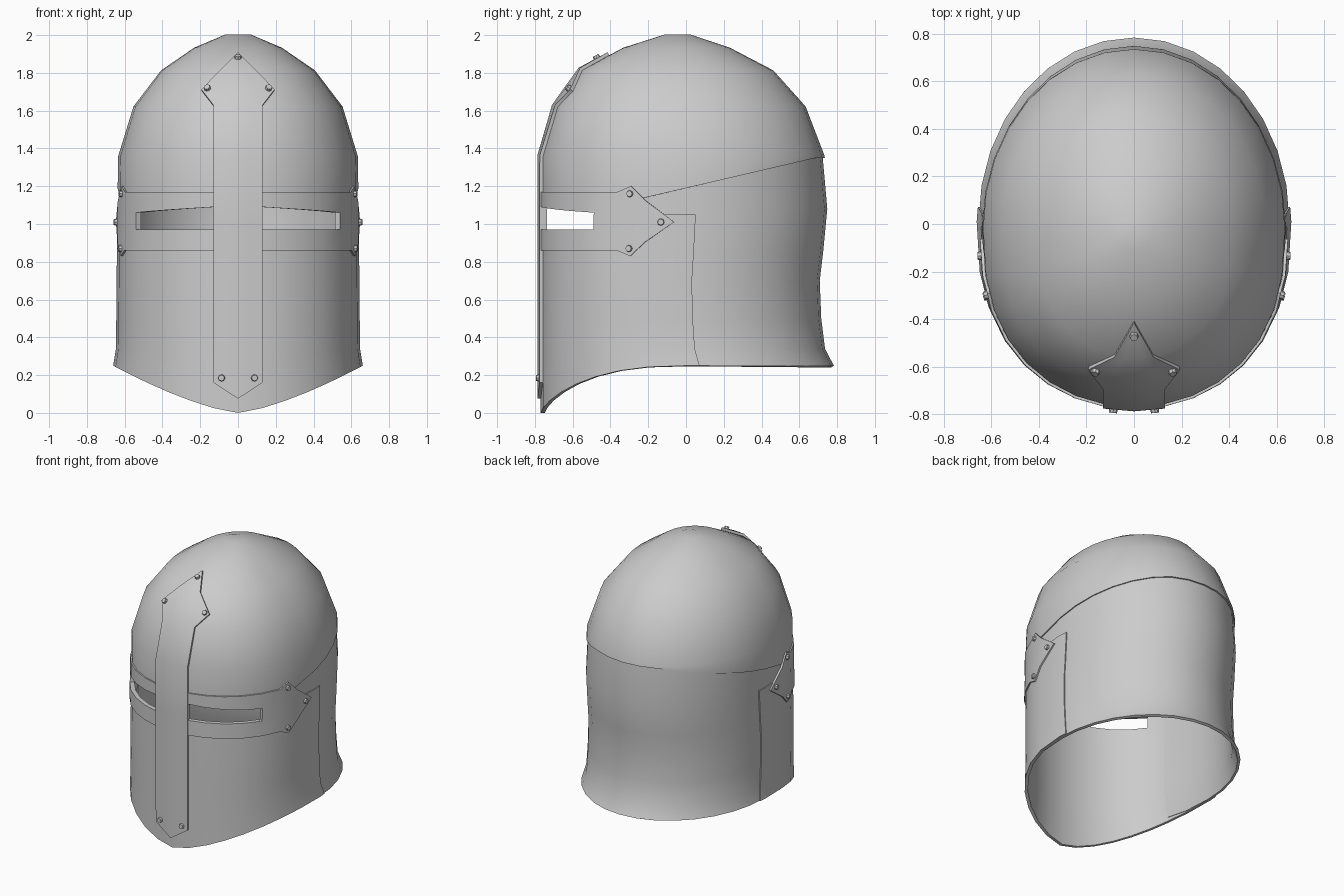
import bpy, bmesh, math
from mathutils import Vector

cube = bpy.data.objects.get("Cube")
if cube:
    bpy.data.objects.remove(cube, do_unlink=True)

steel = bpy.data.materials.new("steel_grey")
steel.use_nodes = True
steel.diffuse_color = (0.6, 0.6, 0.6, 1)
steel.node_tree.nodes["Principled BSDF"].inputs["Base Color"].default_value = (0.6, 0.6, 0.6, 1)

STEP = math.pi / 16          # one side of the 32-sided cross-section
# Profiles as (height, distance): side half-width, front and back depth
SIDE = [(0.25, 0.657), (0.33, 0.642), (1.1, 0.635), (1.36, 0.63), (1.62, 0.55),
        (1.81, 0.405), (1.93, 0.23), (2.0, 0.065)]
FRONT = [(1.36, 0.765), (1.62, 0.69), (1.81, 0.555), (1.93, 0.33), (2.0, 0.11)]
BACK = [(0.25, 0.787), (0.34, 0.74), (0.5, 0.72), (0.7, 0.712), (0.85, 0.73),
        (1.08, 0.752), (1.36, 0.73), (1.62, 0.63), (1.81, 0.46), (1.93, 0.23), (2.0, 0.02)]


def lookup(profile, z):
    if z <= profile[0][0]:
        return profile[0][1]
    for (z0, d0), (z1, d1) in zip(profile, profile[1:]):
        if z <= z1:
            return d0 + (d1 - d0) * (z - z0) / (z1 - z0)
    return profile[-1][1]


def corner(k, z):
    """Corner k of the egg-shaped ring at height z, counted from the front."""
    w, f, b = (lookup(p, z) for p in (SIDE, FRONT, BACK))
    s, c = math.sin(k * STEP), math.cos(k * STEP)
    depth = max(c, 0) ** 0.8 + min(c, 0)
    return Vector((w * s, (b - f) / 2 - (f + b) / 2 * depth, z))


def point(k, z):
    k0 = math.floor(k)
    return corner(k0, z).lerp(corner(k0 + 1, z), k - k0)


def normal(k, z):
    du = point(k + 0.1, z) - point(k - 0.1, z)
    dv = point(k, z + 0.01) - point(k, z - 0.01)
    return du.cross(dv).normalized()


def finish(name, bm, thick=0):
    mesh = bpy.data.meshes.new(name)
    bm.to_mesh(mesh)
    bm.free()
    mesh.materials.append(steel)
    ob = bpy.data.objects.new(name, mesh)
    bpy.context.collection.objects.link(ob)
    bpy.ops.object.select_all(action='DESELECT')
    ob.select_set(True)
    bpy.context.view_layer.objects.active = ob
    if thick:
        mod = ob.modifiers.new("Thickness", 'SOLIDIFY')
        mod.thickness = thick
        mod.offset = -1
        bpy.ops.object.modifier_apply(modifier=mod.name)
    bpy.ops.object.shade_smooth_by_angle(angle=math.radians(35))


def plate(name, columns, off, thick, skip=None, closed=False):
    """Curved plate from columns of (k, z) pairs lying on the helmet surface."""
    bm = bmesh.new()
    grid = [[bm.verts.new(point(k, z) + normal(k, z) * off) for k, z in col] for col in columns]
    n = len(grid)
    for i in range(n if closed else n - 1):
        a, b = grid[i], grid[(i + 1) % n]
        for j in range(len(a) - 1):
            mid = abs(columns[i][j][0] + columns[(i + 1) % n][j][0]) / 2
            if not (skip and skip(mid, j)):
                bm.faces.new((a[j], b[j], b[j + 1], a[j + 1]))
    if closed:
        bm.faces.new([col[-1] for col in grid])
    bmesh.ops.remove_doubles(bm, verts=bm.verts, dist=0.0005)
    finish(name, bm, thick)


def mirrored(ks):
    return [-k for k in reversed(ks) if k] + ks


def seam(k):
    return min(1.35, max(1.12, 1.19 + 0.23 * point(k, 1.2).y))


def slit_top(k):
    return 1.09 - 0.0075 * (min(max(abs(k), 1), 5) - 1)


# Rounded skull, its rim rising towards the back
DOME = [1.36, 1.62, 1.81, 1.93, 2.0]
plate("skull", [[(k, z) for z in [seam(k)] + DOME] for k in range(32)], 0.004, 0.02, closed=True)

# Neck plate with the flared lower rim
NECK = [0.25, 0.34, 0.5, 0.7, 0.85, 1.08]
plate("neck_plate", [[(k, z) for z in NECK + [seam(k) + 0.02]] for k in range(6, 27)], -0.004, 0.02)


# Face plate with a pointed lower edge and eye slits
def face_column(k):
    low = 0.25 * abs(math.sin(k * STEP)) ** 1.4 if abs(k) < 8 else 0.25
    top = [slit_top(k), 1.13] if abs(k) <= 6 else [1.03, 1.05]
    return [(k, z) for z in [low, 0.34, 0.5, 0.7, 0.85, 0.97] + top]


plate("face_plate", [face_column(k) for k in mirrored(list(range(9))[:9] + [8.4])], 0.004, 0.022,
      skip=lambda mid, j: 1 < mid < 5 and j == 5)


# Sight band with arrow-shaped ends
def band_column(k):
    flare = min(max((abs(k) - 6) / 0.5, 0), 1) * 0.03
    taper = max(0, (abs(k) - 6.5) / 1.24)
    rows = [0.86 - flare, 0.97, slit_top(k), 1.17 + flare]
    return [(k, z + (1.01 - z) * taper) for z in rows]


plate("sight_band", [band_column(k) for k in mirrored([0, 1, 2, 3, 4, 5, 6, 6.5, 7, 7.4, 7.74])],
      0.014, 0.014, skip=lambda mid, j: 1 < mid < 5 and j == 1)


# Nose bar with a pointed foot and a spade-shaped head
def across(x, z):
    return math.asin(x / lookup(SIDE, z)) / STEP, z


BAR = [(0.075, 0), (0.16, 0.125), (0.5, 0.125), (1, 0.125), (1.36, 0.125), (1.62, 0.125),
       (1.7, 0.187), (1.81, 0.08), (1.89, 0)]
plate("nose_bar", [[across(h * t, z) for z, h in BAR] for t in (-1, -0.5, 0, 0.5, 1)], 0.022, 0.02)


# Rivets
def rivet(name, k, z, off):
    bm = bmesh.new()
    n = normal(k, z)
    m = n.to_track_quat('Z', 'Y').to_matrix().to_4x4()
    m.translation = point(k, z) + n * off
    bmesh.ops.create_cone(bm, cap_ends=True, segments=8, radius1=0.02, radius2=0.016,
                          depth=0.022, matrix=m)
    finish(name, bm)


rivet("bar_rivet_top", 0, 1.86, 0.026)
for sign, side in ((1, "left"), (-1, "right")):
    rivet("bar_rivet_head_" + side, *across(sign * 0.157, 1.705), 0.026)
    rivet("bar_rivet_foot_" + side, *across(sign * 0.085, 0.185), 0.026)
    for part, k, z in (("upper", 6.45, 1.16), ("tip", 7.4, 1.01), ("lower", 6.45, 0.87)):
        rivet("band_rivet_" + part + "_" + side, sign * k, z, 0.018)
